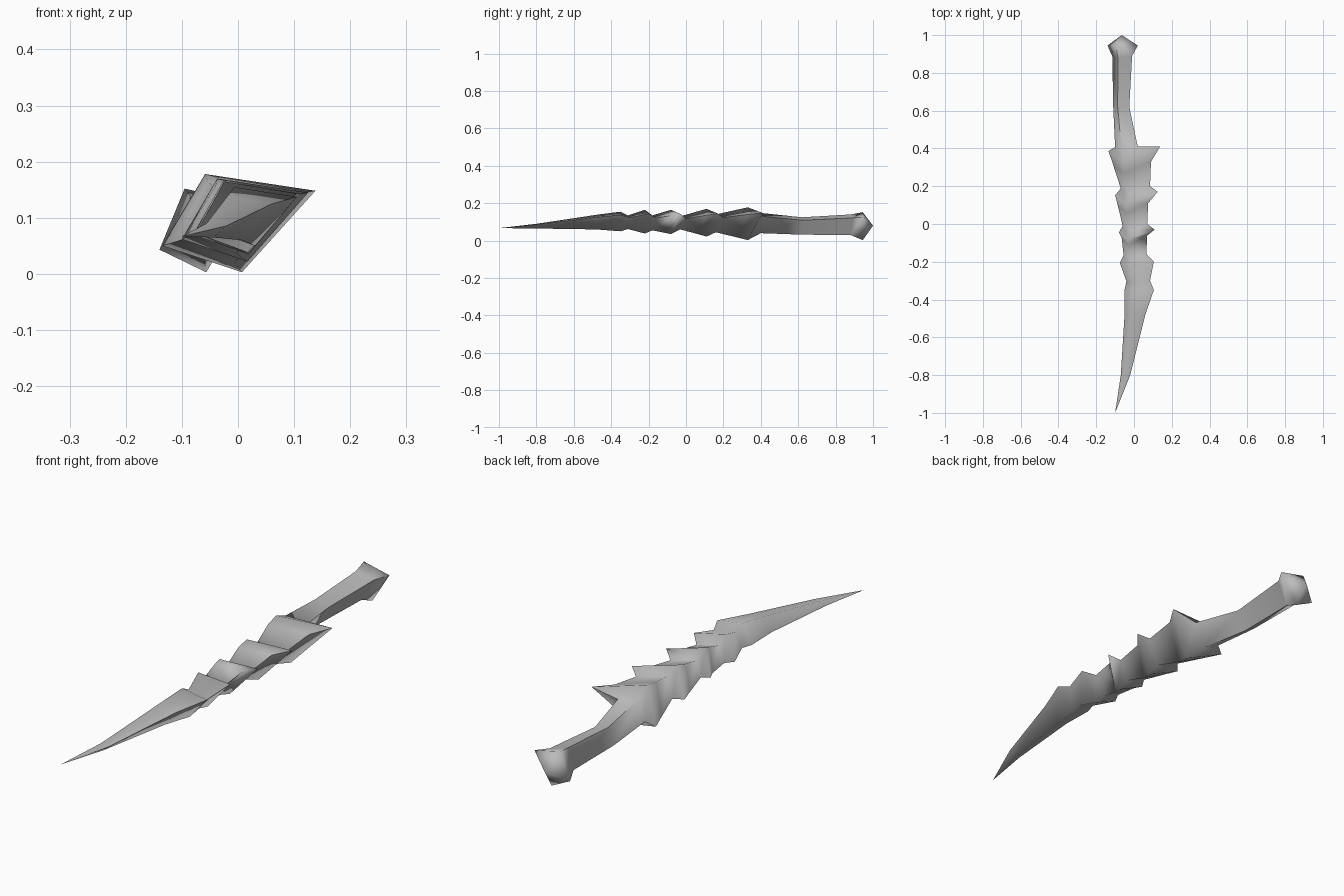
import bpy
import bmesh
import math

cube = bpy.data.objects.get("Cube")
if cube:
    bpy.data.objects.remove(cube, do_unlink=True)


def make_material(name, colour):
    material = bpy.data.materials.new(name)
    material.use_nodes = True
    material.diffuse_color = colour
    shader = material.node_tree.nodes["Principled BSDF"]
    shader.inputs["Base Color"].default_value = colour
    return material


def diamond(y, skew, left, right, bottom, top):
    """Leaning four-cornered section; the side corners are swept back by skew."""
    width, height = right - left, top - bottom
    return [
        (left, y + skew * 0.7, bottom + height * 0.27),
        (left + width * 0.52, y, bottom),
        (right, y + skew, bottom + height * 0.83),
        (left + width * 0.28, y, top),
    ]


def loft(name, front_point, sections, back_point, material):
    """Skin the sections into one closed body with a point at each end."""
    bm = bmesh.new()
    rings = [[bm.verts.new(p) for p in diamond(*s)] for s in sections]
    ends = bm.verts.new(front_point), bm.verts.new(back_point)
    for i in range(4):
        j = (i + 1) % 4
        bm.faces.new((ends[0], rings[0][i], rings[0][j]))
        bm.faces.new((ends[1], rings[-1][j], rings[-1][i]))
        for a, b in zip(rings, rings[1:]):
            bm.faces.new((a[i], b[i], b[j], a[j]))
    bmesh.ops.recalc_face_normals(bm, faces=bm.faces)
    mesh = bpy.data.meshes.new(name)
    bm.to_mesh(mesh)
    bm.free()
    mesh.materials.append(material)
    body = bpy.data.objects.new(name, mesh)
    bpy.context.collection.objects.link(body)
    bpy.ops.object.select_all(action="DESELECT")
    body.select_set(True)
    bpy.context.view_layer.objects.active = body
    bpy.ops.object.shade_smooth_by_angle(angle=math.radians(80))
    return body


# Each section: y, sweep, left x, right x, bottom z, top z
blade = [
    (-.8, 0, -.07, -.02, .065, .09),
    (-.48, 0, -.05, .06, .06, .138),
]
scales = [
    (-.35, 0, -.05, .105, .05, .155),
    (-.31, .01, -.04, .085, .062, .135),
    (-.22, .02, -.075, .105, .038, .165),
    (-.18, .02, -.055, .065, .055, .135),
    (-.11, .05, -.065, .07, .041, .156),
    (-.08, .05, -.08, .11, .035, .165),
    (-.03, .03, -.06, .07, .06, .13),
    (.06, .05, -.085, .075, .036, .156),
    (.11, .06, -.1, .125, .022, .17),
    (.16, .04, -.07, .085, .045, .14),
    (.27, .06, -.11, .09, .018, .165),
    (.33, .08, -.135, .138, .003, .178),
]
handle = [
    (.4, .01, -.1, .02, .04, .148),
    (.62, 0, -.11, -.025, .032, .125),
    (.88, .01, -.115, -.01, .03, .14),
]
pommel = [(.945, 0, -.14, .02, .003, .152)]

# One continuous body: pointed blade, flared scales, handle and pommel
grey = make_material("plain_grey", (.5, .5, .5, 1))
loft("carved_dagger", (-.1, -1, .067), blade + scales + handle + pommel,
     (-.065, 1, .08), grey)
